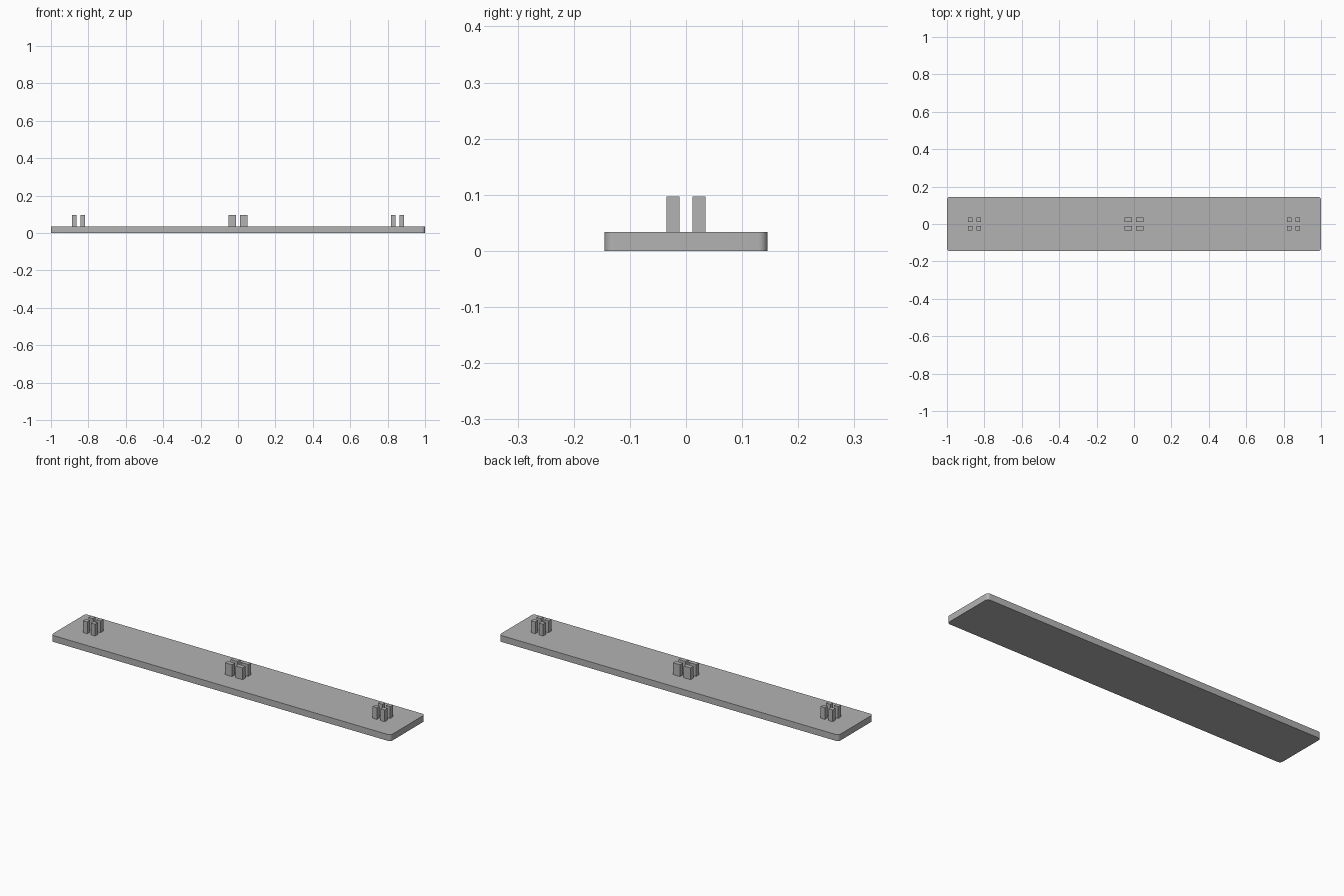
import bpy
import bmesh

cube = bpy.data.objects.get("Cube")
if cube:
    bpy.data.objects.remove(cube, do_unlink=True)

grey = bpy.data.materials.new("plain grey")
grey.use_nodes = True
grey.diffuse_color = (0.45, 0.45, 0.45, 1)
grey.node_tree.nodes["Principled BSDF"].inputs["Base Color"].default_value = grey.diffuse_color

PLATE_TOP = 0.034
PEG_TOP = 0.097


def box(name, x, y, z, corner=0):
    """Box from (min, max) ranges, optionally with rounded upright edges."""
    bm = bmesh.new()
    bmesh.ops.create_cube(bm, size=1)
    for v in bm.verts:
        v.co = [r[0] if c < 0 else r[1] for c, r in zip(v.co, (x, y, z))]
    if corner:
        upright = [e for e in bm.edges if abs(e.verts[0].co.z - e.verts[1].co.z) > 0.001]
        bmesh.ops.bevel(bm, geom=upright, offset=corner, segments=8,
                        profile=0.5, affect='EDGES')
    mesh = bpy.data.meshes.new(name)
    bm.to_mesh(mesh)
    bm.free()
    mesh.materials.append(grey)
    obj = bpy.data.objects.new(name, mesh)
    bpy.context.collection.objects.link(obj)
    return obj


# Base plate with rounded corners
plate = box("base_plate", (-1, 1), (-0.145, 0.145), (0, PLATE_TOP), corner=0.016)
bpy.context.view_layer.objects.active = plate
plate.select_set(True)
bpy.ops.object.shade_smooth_by_angle()

# Three clusters of four pegs, the middle one wider
for cluster, centre, width in (("right", -0.853, 0.025),
                               ("middle", 0, 0.041),
                               ("left", 0.853, 0.025)):
    for sx in (-1, 1):
        for sy, side in ((-1, "front"), (1, "back")):
            xs = sorted((centre + sx * 0.0105, centre + sx * (0.0105 + width)))
            ys = sorted((sy * 0.0115, sy * 0.035))
            half = "inner" if sx * centre < 0 else "outer"
            if cluster == "middle":
                half = "left" if sx > 0 else "right"
            box(f"{cluster}_peg_{side}_{half}", xs, ys, (PLATE_TOP, PEG_TOP))
